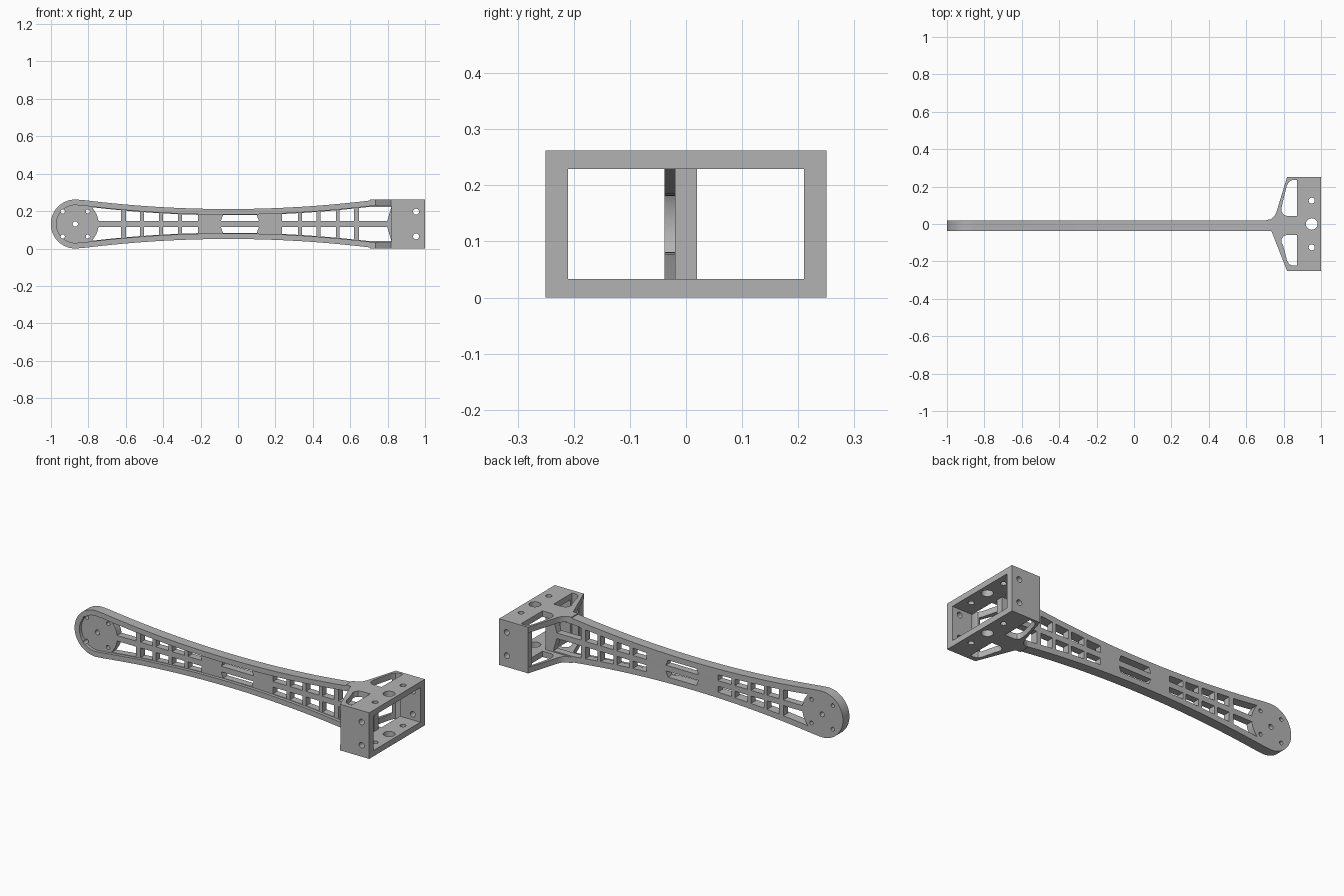
import bpy, bmesh, math

cube = bpy.data.objects.get("Cube")
if cube:
    bpy.data.objects.remove(cube, do_unlink=True)

grey = bpy.data.materials.new("plain_grey")
grey.use_nodes = True
grey.diffuse_color = (0.45, 0.45, 0.45, 1)
grey.node_tree.nodes["Principled BSDF"].inputs["Base Color"].default_value = grey.diffuse_color

MID = 0.131          # half of the height
HUB = -0.87          # centre of the round end


def plate(name, loops, low, high, upright):
    """Slab from an outline plus hole loops, spanning y (upright) or z."""
    curve = bpy.data.curves.new(name, "CURVE")
    curve.dimensions = "2D"
    curve.fill_mode = "BOTH"
    curve.extrude = (high - low) / 2
    for loop in loops:
        spline = curve.splines.new("POLY")
        spline.points.add(len(loop) - 1)
        for point, (u, v) in zip(spline.points, loop):
            point.co = (u, v, 0, 1)
        spline.use_cyclic_u = True
    temp = bpy.data.objects.new(name + "_curve", curve)
    bpy.context.collection.objects.link(temp)
    graph = bpy.context.evaluated_depsgraph_get()
    mesh = bpy.data.meshes.new_from_object(temp.evaluated_get(graph))
    bpy.data.objects.remove(temp, do_unlink=True)
    bpy.data.curves.remove(curve)
    bm = bmesh.new()
    bm.from_mesh(mesh)
    for v in bm.verts:
        x, y, z = v.co
        z += (low + high) / 2
        v.co = (x, z, y) if upright else (x, y, z)
    bmesh.ops.remove_doubles(bm, verts=bm.verts, dist=0.0001)
    bmesh.ops.recalc_face_normals(bm, faces=bm.faces)
    bm.to_mesh(mesh)
    bm.free()
    mesh.name = name
    mesh.materials.clear()
    mesh.materials.append(grey)
    obj = bpy.data.objects.new(name, mesh)
    bpy.context.collection.objects.link(obj)
    return obj


def cut(obj, cutter):
    """Subtract the cutter and bake the result."""
    mod = obj.modifiers.new("cut", "BOOLEAN")
    mod.operation = "DIFFERENCE"
    mod.solver = "EXACT"
    mod.object = cutter
    graph = bpy.context.evaluated_depsgraph_get()
    mesh = bpy.data.meshes.new_from_object(obj.evaluated_get(graph))
    obj.modifiers.clear()
    obj.data = mesh
    bpy.data.objects.remove(cutter, do_unlink=True)


def circle(u, v, r, sides=24):
    return [(u + r * math.cos(math.tau * i / sides),
             v + r * math.sin(math.tau * i / sides)) for i in range(sides)]


def half_height(x):
    return 0.08 + 0.051 * ((x + 0.05) / 0.8) ** 2


def arm_outline(inset, tail):
    """Waisted outline with a round end; tail is the upper right end."""
    r = MID - inset
    xs = [-0.82 + 1.56 * i / 30 for i in range(31)]
    top = [(x, half_height(x) - inset) for x in xs] + tail
    arc = [math.radians(277 - 194 * i / 32) for i in range(33)]
    loop = [(HUB + r * math.cos(a), r * math.sin(a)) for a in arc]
    loop += top + [(x, -z) for x, z in reversed(top)]
    return [(x, MID + z) for x, z in loop]


# Lattice windows in the web, above and below the middle rib
def window(x0, x1, side, lean=0.0, hub_end=False):
    def edge(x):
        return min(half_height(x) - 0.033, 0.091)
    low = 0.016
    top = [(x0 + (x1 - x0) * i / 6, 0) for i in range(7)]
    if hub_end:
        rad = 0.125
        left = [(HUB + math.sqrt(rad ** 2 - z ** 2), z)
                for z in (low, 0.035, 0.054, 0.073)]
        top = [(x, edge(x)) for x, _ in top]
        loop = left + top + [(x1, low)]
    else:
        loop = [(x0, low)] + [(x, edge(x)) for x, _ in top] + [(x1 + lean, low)]
    return [(x, MID + side * z) for x, z in loop]


cells = [(-0.599, -0.524), (-0.503, -0.422), (-0.401, -0.321), (-0.3, -0.214)]
holes = [circle(HUB, MID, 0.014)]
for side in (1, -1):
    holes += [circle(HUB + s * 0.067, MID + side * 0.067, 0.011) for s in (1, -1)]
    for a, b in cells:
        holes.append(window(a, b, side))
        holes.append(window(0.02 - b, 0.02 - a, side))
    holes.append(window(-0.78, -0.626, side, hub_end=True))
    holes.append(window(0.646, 0.82, side, lean=-0.022))
    holes.append([(x, MID + side * z) for x, z in
                  ((-0.092, 0.016), (-0.08, 0.048), (0.1, 0.048), (0.112, 0.016))])

# Arm: rim and pierced web, with a recess on the front
arm = plate("arm", [arm_outline(0, [(0.742, 0.098), (0.87, 0.098)])] + holes,
            -0.038, 0.02, True)
recess = plate("recess_cutter", [arm_outline(0.03, [(0.745, 0.11), (0.9, 0.11)])],
               -0.08, -0.02, True)
cut(arm, recess)

# Bracket: flared plates joined by two side walls
plan = [(0.735, -0.038), (0.818, -0.25), (1, -0.25), (1, 0.25), (0.818, 0.25),
        (0.762, 0.065), (0.751, 0.042), (0.732, 0.026), (0.705, 0.02),
        (0.705, -0.038)]
opening = [(0.872, 0.235), (0.848, 0.235), (0.83, 0.227), (0.818, 0.207),
           (0.797, 0.125), (0.789, 0.085), (0.79, 0.065), (0.8, 0.05),
           (0.818, 0.043), (0.872, 0.043)]
below = [(x, -y - (0.015 if y < 0.1 else -0.012)) for x, y in opening]
bracket = plate("bracket", [plan, opening, below, circle(0.95, 0, 0.031),
                            circle(0.95, 0.125, 0.016), circle(0.95, -0.125, 0.016)],
                0, 0.262, False)
tunnel = plate("tunnel_cutter", [[(0.6, -0.3), (0.82, -0.3), (0.82, -0.21),
                                  (1.1, -0.21), (1.1, 0.21), (0.82, 0.21),
                                  (0.82, 0.3), (0.6, 0.3)]], 0.033, 0.229, False)
cut(bracket, tunnel)
for z in (MID - 0.066, MID + 0.066):
    cut(bracket, plate("bolt_cutter", [circle(0.952, z, 0.016)], -0.4, 0.4, True))

# Smooth the curved walls and keep corners sharp
for obj in (arm, bracket):
    bpy.ops.object.select_all(action="DESELECT")
    obj.select_set(True)
    bpy.context.view_layer.objects.active = obj
    bpy.ops.object.shade_smooth_by_angle(angle=math.radians(30))
